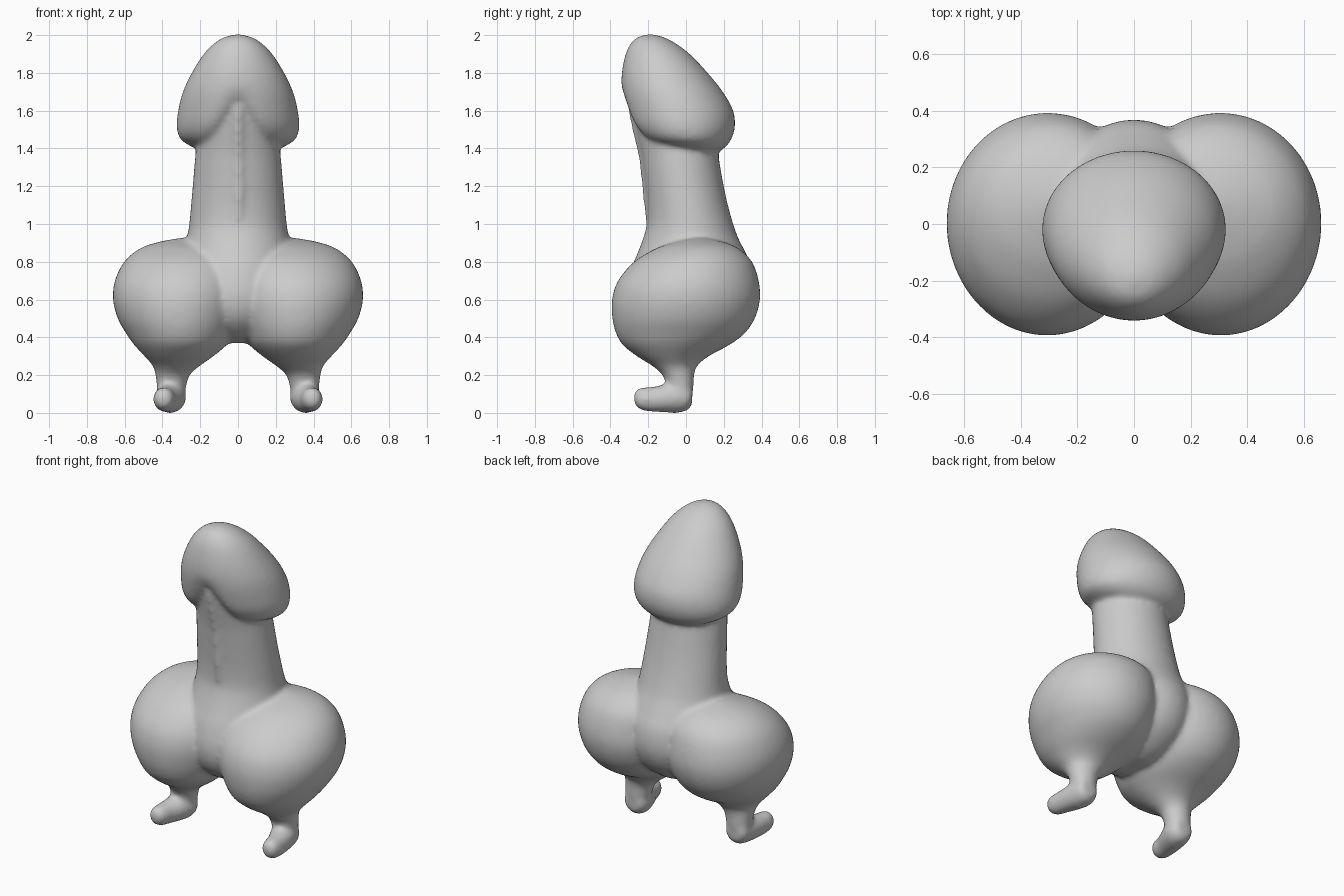
import bpy, bmesh, math
from mathutils import Vector

SEG = 48
bm = bmesh.new()


def catmull(p0, p1, p2, p3, t):
    return [0.5 * (2 * b + (c - a) * t + (2 * a - 5 * b + 4 * c - d) * t * t
                   + (3 * b - a - 3 * c + d) * t ** 3)
            for a, b, c, d in zip(p0, p1, p2, p3)]


def loft(rings, axis="z", flip=1, shape=None, steps=4):
    """Closed loft of ellipses. Ring = (position, x min, x max, other min, other max)."""
    fine = []
    for i in range(len(rings) - 1):
        p = [rings[max(0, min(len(rings) - 1, i + k))] for k in (-1, 0, 1, 2)]
        fine += [catmull(*p, s / steps) for s in range(steps)]
    fine.append(rings[-1])
    loops = []
    for t, x0, x1, b0, b1 in fine:
        loop = []
        for k in range(SEG):
            a = flip * 2 * math.pi * k / SEG
            x = (x0 + x1) / 2 + (x1 - x0) / 2 * math.cos(a)
            b = (b0 + b1) / 2 + (b1 - b0) / 2 * math.sin(a)
            co = Vector((flip * x, b, t) if axis == "z" else (flip * x, t, b))
            loop.append(bm.verts.new(shape(co) if shape else co))
        loops.append(loop)
    faces = [bm.faces.new(loops[0][::-1]), bm.faces.new(loops[-1])]
    for lo, hi in zip(loops, loops[1:]):
        for k in range(SEG):
            n = (k + 1) % SEG
            faces.append(bm.faces.new((lo[k], lo[n], hi[n], hi[k])))
    bmesh.ops.recalc_face_normals(bm, faces=faces)


# central column, from crotch to inside the head
loft([(0.37, -0.06, 0.06, -0.10, 0.10), (0.41, -0.16, 0.16, -0.20, 0.20),
      (0.50, -0.25, 0.25, -0.29, 0.31), (0.62, -0.29, 0.29, -0.32, 0.365),
      (0.75, -0.30, 0.30, -0.295, 0.36), (0.85, -0.29, 0.29, -0.255, 0.315),
      (0.93, -0.27, 0.27, -0.225, 0.275), (1.0, -0.258, 0.258, -0.208, 0.25),
      (1.1, -0.249, 0.249, -0.208, 0.222), (1.2, -0.24, 0.24, -0.218, 0.20),
      (1.3, -0.232, 0.232, -0.23, 0.182), (1.4, -0.222, 0.222, -0.245, 0.165),
      (1.6, -0.20, 0.20, -0.29, 0.12)])


# domed head, its rim lifted into a notch at the front
def notch(co):
    if co.y < -0.05:
        front = min(1, (-0.05 - co.y) / 0.15)
        co.z += 0.13 * front * math.exp(-(co.x / 0.09) ** 2) * max(0, min(1, (1.75 - co.z) / 0.25))
    return co


loft([(1.385, -0.17, 0.17, 0.0, 0.17), (1.40, -0.22, 0.22, -0.10, 0.20),
      (1.425, -0.275, 0.275, -0.19, 0.225), (1.46, -0.312, 0.312, -0.25, 0.245),
      (1.52, -0.325, 0.325, -0.295, 0.26), (1.60, -0.317, 0.317, -0.322, 0.25),
      (1.70, -0.292, 0.292, -0.34, 0.195), (1.80, -0.245, 0.245, -0.34, 0.115),
      (1.90, -0.182, 0.182, -0.32, 0.02), (1.96, -0.122, 0.122, -0.29, -0.06),
      (1.99, -0.07, 0.07, -0.255, -0.12), (2.003, -0.02, 0.02, -0.21, -0.17)],
     shape=notch)

# slim ridge down the front of the neck
loft([(1.02, -0.015, 0.025, -0.215, -0.17), (1.15, -0.025, 0.035, -0.228, -0.18),
      (1.35, -0.03, 0.035, -0.25, -0.20), (1.50, -0.035, 0.035, -0.285, -0.22),
      (1.62, -0.03, 0.03, -0.31, -0.25)])

for side in (1, -1):
    # round haunch narrowing to the ankle
    loft([(0.05, 0.29, 0.42, -0.07, 0.025), (0.13, 0.275, 0.43, -0.10, 0.04),
          (0.20, 0.255, 0.437, -0.125, 0.043), (0.25, 0.20, 0.452, -0.18, 0.06),
          (0.30, 0.13, 0.495, -0.26, 0.12), (0.36, 0.06, 0.55, -0.335, 0.23),
          (0.42, 0.02, 0.592, -0.37, 0.31), (0.50, -0.02, 0.637, -0.39, 0.365),
          (0.60, -0.05, 0.662, -0.392, 0.392), (0.70, -0.05, 0.652, -0.36, 0.385),
          (0.80, -0.03, 0.603, -0.275, 0.35), (0.87, 0.02, 0.52, -0.16, 0.28),
          (0.905, 0.08, 0.42, -0.06, 0.20), (0.925, 0.18, 0.31, 0.03, 0.12)],
         flip=side)
    # foot pointing forward
    loft([(-0.277, 0.38, 0.41, 0.065, 0.095), (-0.265, 0.355, 0.432, 0.035, 0.12),
          (-0.235, 0.338, 0.447, 0.014, 0.135), (-0.18, 0.325, 0.448, 0.006, 0.138),
          (-0.11, 0.295, 0.445, 0.002, 0.15), (-0.04, 0.275, 0.435, 0.0, 0.165),
          (0.01, 0.285, 0.425, 0.015, 0.16), (0.033, 0.31, 0.40, 0.045, 0.14)],
         axis="y", flip=side)

mesh = bpy.data.meshes.new("figure")
bm.to_mesh(mesh)
bm.free()
figure = bpy.data.objects.new("figure", mesh)
bpy.context.collection.objects.link(figure)

# plain grey clay
clay = bpy.data.materials.new("grey clay")
clay.diffuse_color = (0.6, 0.6, 0.6, 1)
mesh.materials.append(clay)

# fuse the parts into one skin and soften the joins
fuse = figure.modifiers.new("fuse", "REMESH")
fuse.mode = "VOXEL"
fuse.voxel_size = 0.014
fuse.use_smooth_shade = True
soft = figure.modifiers.new("soften", "SMOOTH")
soft.factor = 0.5
soft.iterations = 10
for p in mesh.polygons:
    p.use_smooth = True
